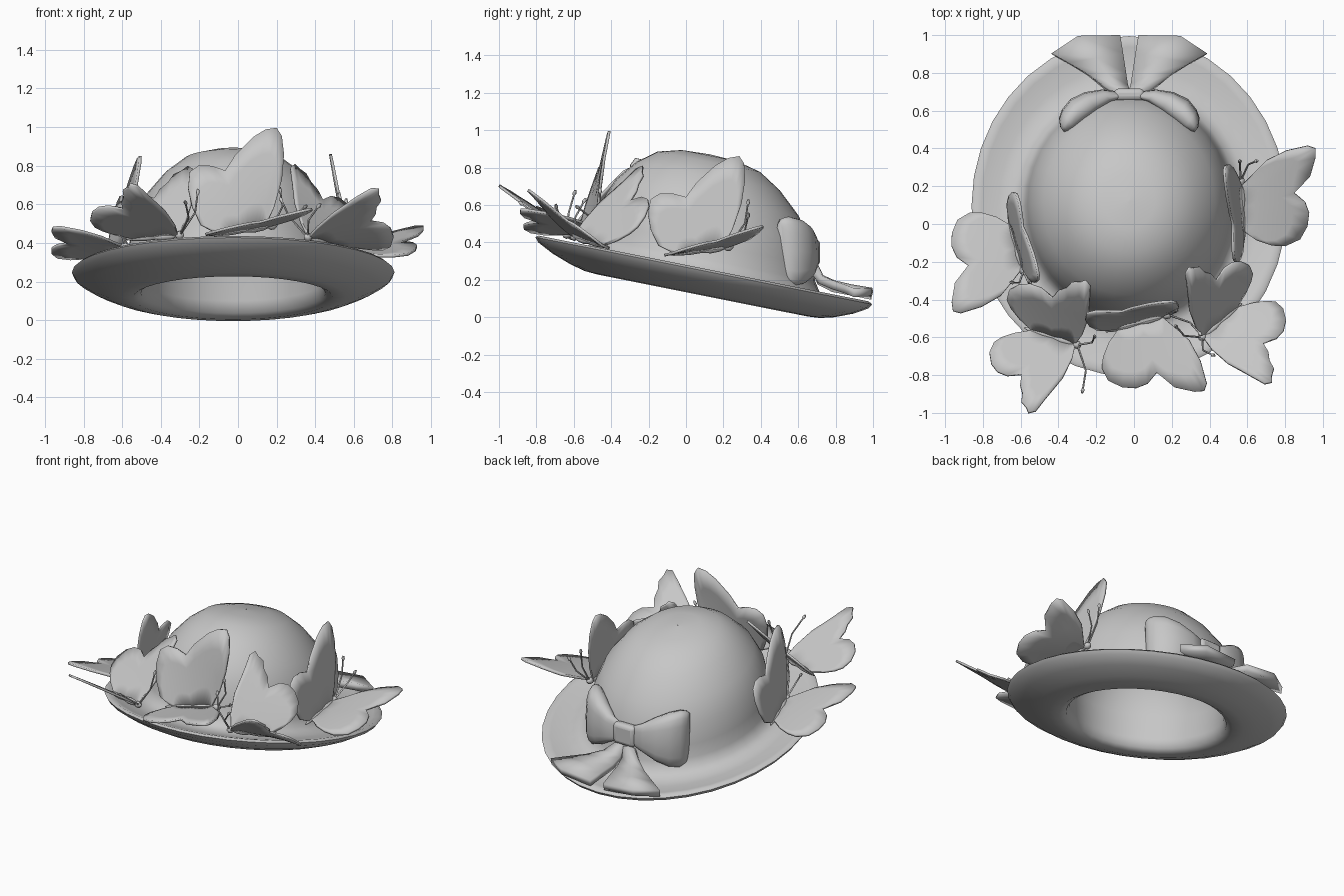
import bpy, bmesh, math
from mathutils import Vector, Matrix

if "Cube" in bpy.data.objects:
    bpy.data.objects.remove(bpy.data.objects["Cube"])

felt = bpy.data.materials.new("plain grey")
felt.use_nodes = True
GREY = (0.57, 0.57, 0.57, 1)
felt.diffuse_color = GREY
felt.node_tree.nodes["Principled BSDF"].inputs["Base Color"].default_value = GREY


def make(name, verts, faces, angle=40):
    mesh = bpy.data.meshes.new(name)
    mesh.from_pydata([tuple(v) for v in verts], [], faces)
    bm = bmesh.new()
    bm.from_mesh(mesh)
    bmesh.ops.remove_doubles(bm, verts=bm.verts, dist=1e-4)
    bmesh.ops.recalc_face_normals(bm, faces=bm.faces)
    bm.to_mesh(mesh)
    bm.free()
    obj = bpy.data.objects.new(name, mesh)
    bpy.context.collection.objects.link(obj)
    mesh.materials.append(felt)
    bpy.ops.object.select_all(action='DESELECT')
    obj.select_set(True)
    bpy.context.view_layer.objects.active = obj
    bpy.ops.object.shade_smooth_by_angle(angle=math.radians(angle))
    return obj


def skin(rings, closed_ends=True):
    """Verts and faces joining equal rings of points."""
    n = len(rings[0])
    verts = [p for ring in rings for p in ring]
    faces = [(i * n + j, i * n + (j + 1) % n, (i + 1) * n + (j + 1) % n, (i + 1) * n + j)
             for i in range(len(rings) - 1) for j in range(n)]
    if closed_ends:
        faces += [tuple(range(n)), tuple(range(len(verts) - n, len(verts)))]
    return verts, faces


def sheet(name, rows, thickness):
    """Open grid of points given a thickness."""
    n = len(rows[0])
    faces = [(n * i + j, n * i + j + 1, n * i + j + n + 1, n * i + j + n)
             for i in range(len(rows) - 1) for j in range(n - 1)]
    obj = make(name, [p for row in rows for p in row], faces, 60)
    solid = obj.modifiers.new("thickness", 'SOLIDIFY')
    solid.thickness, solid.offset = thickness, 0
    return obj


def tube(name, points, radii, sides=8):
    """Tapered round rod through the points."""
    points = [Vector(p) for p in points]
    axis = (points[-1] - points[0]).normalized()
    a = axis.orthogonal().normalized()
    b = axis.cross(a)
    angles = [2 * math.pi * j / sides for j in range(sides)]
    return make(name, *skin([[p + (a * math.cos(t) + b * math.sin(t)) * r for t in angles]
                             for p, r in zip(points, radii)]), 60)


# Hat: one closed profile (radius, height) spun round, leaning forward with height
profile = [(.001, .605), (.15, .598), (.28, .565), (.39, .49), (.5, .375), (.565, .25), (.592, .13),
           (.605, .05), (.63, .0), (.68, -.027), (.76, -.03), (.86, -.008), (.9, 0),
           (.918, -.012), (.9, -.037), (.82, -.08), (.72, -.118), (.64, -.138), (.57, -.143),
           (.525, -.12), (.51, -.06), (.525, .1), (.45, .35), (.34, .46), (.2, .535), (.001, .56)]
SIDES = 36
rings = []
for r, h in profile:
    rings.append([Vector((.91 * r * math.cos(t), r * math.sin(t) - .15 * h, h))
                  for t in (2 * math.pi * j / SIDES for j in range(SIDES))])
hat = make("hat", *skin(rings, False), 60)
hat.data.transform(Matrix.Translation((-.025, .095, .26)) @ Matrix.Rotation(-.197, 4, 'X'))

# Bow: knot, two puffed loops, two tails
BOW_X = -.025
bpy.ops.mesh.primitive_cube_add(size=1, location=(BOW_X, .685, .345))
knot = bpy.context.object
knot.name = "bow_knot"
knot.scale = (.16, .065, .14)
bpy.ops.object.transform_apply(location=False, rotation=False, scale=True)
knot.data.materials.append(felt)
bevel = knot.modifiers.new("round", 'BEVEL')
bevel.width, bevel.segments = .025, 3
bpy.ops.object.shade_smooth_by_angle(angle=math.radians(50))

loop_sections = [(.04, .685, .055, .02), (.12, .68, .09, .04), (.2, .65, .14, .06),
                 (.27, .605, .175, .07), (.32, .555, .188, .062), (.345, .525, .18, .045),
                 (.355, .505, .16, .02)]
tail_rows = [((.0, .69, .26), (.07, .68, .26)), ((.01, .72, .19), (.13, .72, .20)),
             ((.02, .79, .155), (.22, .79, .17)), ((.035, .9, .135), (.32, .85, .15)),
             ((.05, .995, .115), (.41, .9, .13))]
for side, word in ((1, "left"), (-1, "right")):
    rings = []
    for x, y, h, t in loop_sections:
        ring = []
        for j in range(16):
            c, s = math.cos(j * math.pi / 8), math.sin(j * math.pi / 8)
            up = math.copysign(abs(s) ** .6, s) * h
            out = math.copysign(abs(c) ** .8, c) * t
            ring.append((BOW_X + side * (x + .6 * out), y + out * .8 - .04 * up, .35 + up))
        rings.append(ring)
    make("bow_loop_" + word, *skin(rings), 50)

    rows = []
    for inner, outer in tail_rows:
        p, q = Vector(inner), Vector(outer)
        rows.append([p, p.lerp(q, .5) + Vector((0, 0, .012)), q])
    rows[-1][1] += Vector((.04, .045, 0))
    sheet("bow_tail_" + word, [[(BOW_X + side * p.x, p.y, p.z) for p in row] for row in rows], .045)

# Wing outlines: front tip and rear lobe as fitting marks, then points (along body, outward)
rear_lobe = [(.08, .275), (.03, .33), (-.03, .35), (-.1, .34), (-.17, .3), (-.205, .22),
             (-.2, .15), (-.17, .07), (-.12, .01)]
round_wing = ((.31, .38), (-.17, .3), [
    (.13, .01), (.19, .07), (.26, .14), (.31, .24), (.335, .35), (.32, .39),
    (.27, .39), (.17, .36)] + rear_lobe)
scalloped_wing = ((.31, .38), (-.17, .3), [
    (.13, .01), (.19, .08), (.26, .18), (.31, .29), (.34, .37), (.32, .405),
    (.28, .39), (.23, .385), (.185, .345), (.13, .32)] + rear_lobe)
tall_wing = ((.21, .51), (-.27, .28), [
    (.12, .01), (.17, .1), (.22, .25), (.24, .38), (.235, .47), (.21, .51), (.15, .5),
    (.08, .46), (-.02, .37), (-.08, .29), (-.15, .31), (-.22, .31), (-.27, .28),
    (-.285, .21), (-.27, .13), (-.23, .05), (-.16, .01)])


def wing(name, outline, base, along, front, rear):
    """Grid from the body line to the outline, bending to follow the body near it."""
    front, rear = Vector(front) - base, Vector(rear) - base
    front_mark, rear_mark, points = outline
    to_marks = Matrix((front_mark, rear_mark)).transposed().inverted()

    def place(u, v):
        a, b = to_marks @ Vector((u, v))
        c, d = to_marks @ Vector((u, 0))
        near = max(0, 1 - v / .3)
        return base + front * a + rear * b + (along * u - front * c - rear * d) * near

    columns = []
    for i, (u, v) in enumerate(points):
        root = .12 - .24 * i / (len(points) - 1)
        columns.append([place(root + (u - root) * t, v * t) for t in (0, .25, .5, .75, 1)])
    sheet(name, columns, .014)


def butterfly(name, spread, raised, tail, head, spread_marks, raised_marks, feelers):
    tail, head = Vector(tail), Vector(head)
    base, along = tail.lerp(head, .55), (head - tail).normalized()
    wing(name + "_spread_wing", spread, base, along, *spread_marks)
    wing(name + "_raised_wing", raised, base, along, *raised_marks)
    # Body with waist and round head
    steps = ((0, .004), (.1, .011), (.35, .017), (.55, .014), (.7, .022), (.85, .018),
             (.92, .01), (.96, .021), (1.02, .021), (1.07, .006))
    tube(name + "_body", [tail.lerp(head, t) for t, r in steps], [r for t, r in steps])
    for word, tip in zip(("a", "b"), feelers):
        tip = Vector(tip)
        bend = head.lerp(tip, .55) + along * .03
        end = tip + (tip - bend).normalized() * .03
        tube(name + "_feeler_" + word, [head, bend, tip, tip.lerp(end, .4), end],
             [.006, .005, .005, .011, .006], 6)


butterfly("left_butterfly", round_wing, tall_wing, (.58, -.1, .335), (.565, .23, .375),
          ((.95, .39, .48), (.88, -.08, .34)), ((.478, .285, .86), (.53, -.19, .63)),
          ((.56, .33, .6), (.64, .33, .53)))
butterfly("right_butterfly", round_wing, tall_wing, (-.665, .04, .33), (-.585, -.25, .385),
          ((-.95, -.45, .475), (-.935, .02, .325)), ((-.505, -.27, .85), (-.62, .16, .61)),
          ((-.55, -.31, .58), (-.64, -.31, .52)))
butterfly("front_butterfly", round_wing, tall_wing, (-.15, -.57, .44), (.18, -.48, .49),
          ((.36, -.875, .57), (-.135, -.83, .455)), ((.2, -.41, .995), (-.25, -.47, .77)),
          ((.22, -.46, .66), (.34, -.57, .58)))
butterfly("front_right_butterfly", scalloped_wing, scalloped_wing, (-.58, -.55, .42), (-.3, -.64, .44),
          ((-.545, -.98, .69), (-.765, -.68, .52)), ((-.26, -.32, .775), (-.66, -.35, .56)),
          ((-.21, -.6, .65), (-.27, -.87, .6)))
butterfly("front_left_butterfly", scalloped_wing, scalloped_wing, (.57, -.42, .375), (.36, -.6, .43),
          ((.71, -.825, .665), (.79, -.45, .385)), ((.295, -.25, .785), (.61, -.22, .54)),
          ((.23, -.55, .61), (.41, -.69, .58)))
